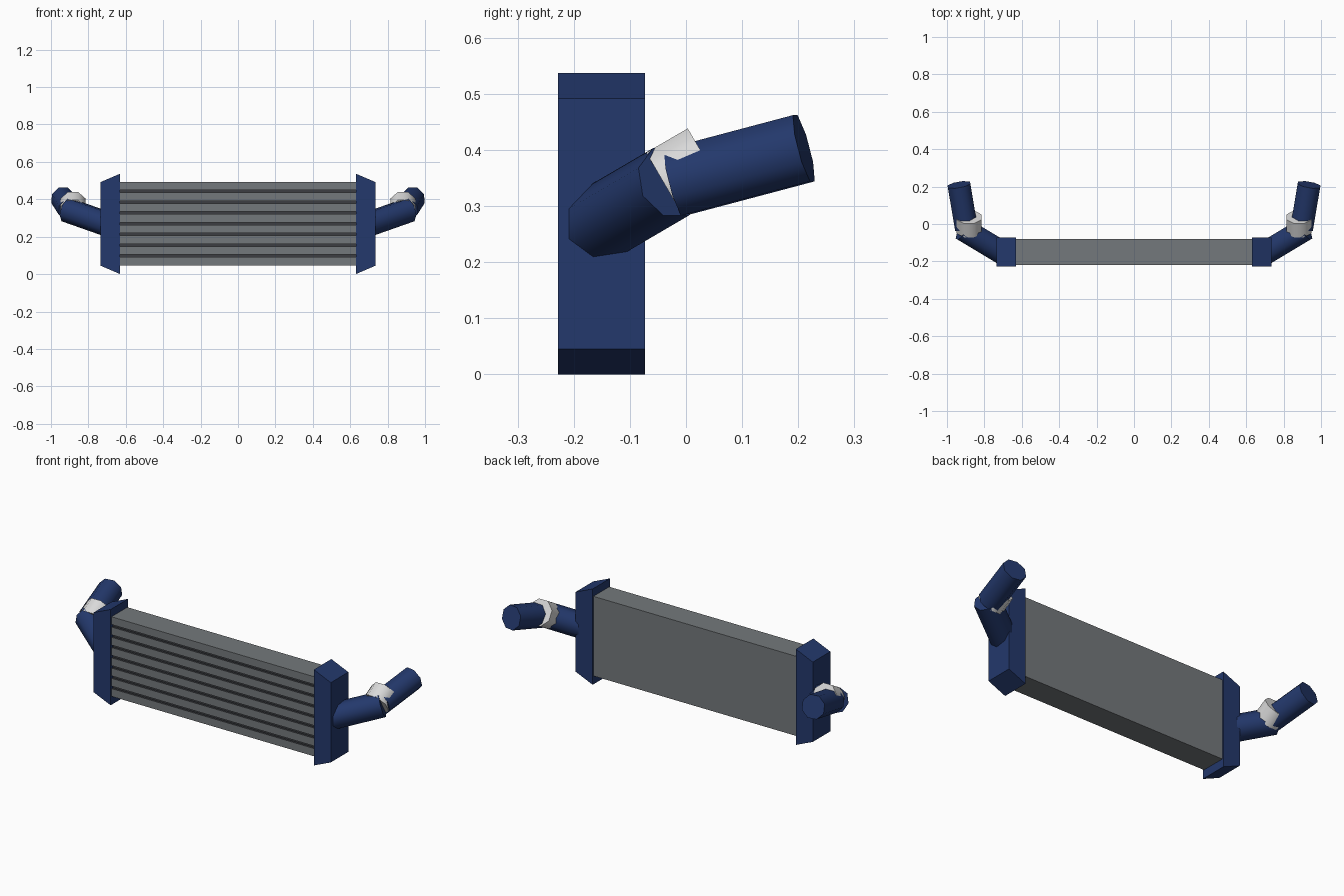
import bpy
import bmesh
import math
from mathutils import Vector

cube = bpy.data.objects.get("Cube")
if cube:
    bpy.data.objects.remove(cube, do_unlink=True)


def material(name, rgb):
    m = bpy.data.materials.new(name)
    m.use_nodes = True
    m.diffuse_color = (*rgb, 1)
    m.node_tree.nodes["Principled BSDF"].inputs["Base Color"].default_value = (*rgb, 1)
    return m


BLUE = material("blue paint", (0.017, 0.040, 0.150))
GREY = material("grey metal", (0.175, 0.190, 0.200))
DARK = material("dark groove", (0.045, 0.048, 0.055))
WHITE = material("white clamp", (0.70, 0.70, 0.70))


def finish(name, bm, *mats):
    bmesh.ops.recalc_face_normals(bm, faces=bm.faces)
    mesh = bpy.data.meshes.new(name)
    bm.to_mesh(mesh)
    bm.free()
    for m in mats:
        mesh.materials.append(m)
    obj = bpy.data.objects.new(name, mesh)
    bpy.context.collection.objects.link(obj)
    return obj


def extrude_profile(points, offset):
    """Closed prism: a flat outline swept along an offset."""
    bm = bmesh.new()
    face = bm.faces.new([bm.verts.new(p) for p in points])
    swept = bmesh.ops.extrude_face_region(bm, geom=[face], use_keep_orig=True)
    moved = [v for v in swept["geom"] if isinstance(v, bmesh.types.BMVert)]
    bmesh.ops.translate(bm, verts=moved, vec=offset)
    return bm


def tube(name, start, end, radius, mat):
    """Capped eight-sided cylinder between two points."""
    start, end = Vector(start), Vector(end)
    axis = end - start
    bm = bmesh.new()
    bmesh.ops.create_cone(bm, cap_ends=True, segments=8, radius1=radius,
                          radius2=radius, depth=axis.length)
    side = Vector((0, 0, 1)).cross(axis).normalized()
    up = axis.normalized().cross(side)
    turn = math.radians(22.5)
    for v in bm.verts:
        x = v.co.x * math.cos(turn) - v.co.y * math.sin(turn)
        y = v.co.x * math.sin(turn) + v.co.y * math.cos(turn)
        v.co = (start + end) / 2 + side * x + up * y + axis.normalized() * v.co.z
    obj = finish(name, bm, mat)
    bpy.ops.object.select_all(action="DESELECT")
    obj.select_set(True)
    bpy.context.view_layer.objects.active = obj
    bpy.ops.object.shade_smooth_by_angle(angle=math.radians(60))


# Core with shallow horizontal grooves across its front
HALF, BOTTOM, TOP, FRONT, BACK = 0.63, 0.047, 0.493, -0.22, -0.08
GROOVES, GAP, DEPTH = 7, 0.014, 0.012
pitch = (TOP - BOTTOM + GAP) / (GROOVES + 1)
outline = [(BACK, BOTTOM), (FRONT, BOTTOM)]
for i in range(1, GROOVES + 1):
    z = BOTTOM + i * pitch
    outline += [(FRONT, z - GAP), (FRONT + DEPTH, z - GAP), (FRONT + DEPTH, z), (FRONT, z)]
outline += [(FRONT, TOP), (BACK, TOP)]
core = extrude_profile([(-HALF, y, z) for y, z in outline], (2 * HALF, 0, 0))
for f in core.faces:
    c = f.calc_center_median()
    inside = FRONT + 0.001 < c.y < FRONT + DEPTH + 0.001
    if inside and abs(c.x) < 0.01:
        f.material_index = 1
finish("core", core, GREY, DARK)

# End tanks, hoses and clamps on both sides
for s, side in ((1, "left"), (-1, "right")):
    tank = [(0.63, 0), (0.735, 0.045), (0.735, 0.492), (0.63, 0.537)]
    finish(side + "_end_tank",
           extrude_profile([(s * x, -0.228, z) for x, z in tank], (0, 0.155, 0)), BLUE)
    tube(side + "_inner_hose", (s * 0.69, -0.162, 0.264), (s * 0.915, -0.027, 0.343), 0.068, BLUE)
    tube(side + "_outer_hose", (s * 0.897, -0.02, 0.342), (s * 0.936, 0.21, 0.403), 0.066, BLUE)
    tube(side + "_hose_clamp", (s * 0.882, -0.037, 0.337), (s * 0.882, 0.037, 0.380), 0.073, WHITE)
